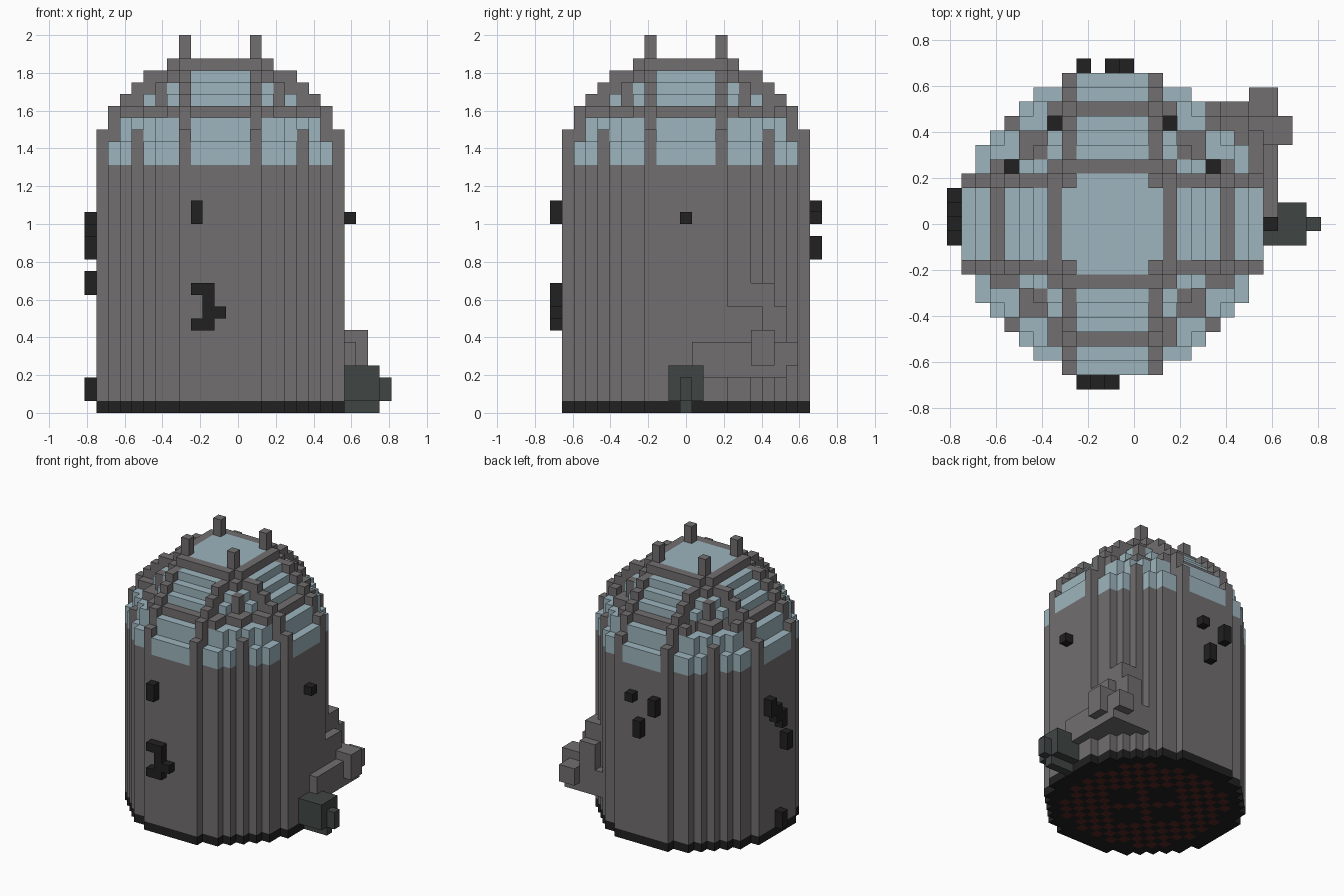
import bpy, bmesh
from mathutils import Vector

if "Cube" in bpy.data.objects:
    bpy.data.objects.remove(bpy.data.objects["Cube"], do_unlink=True)

V = 1 / 16                                   # block size
ORIGIN = Vector((-0.125, -V / 2, 0))         # low corner of the block on the body axis


def material(name, r, g, b):
    m = bpy.data.materials.new(name)
    m.use_nodes = True
    m.diffuse_color = (r, g, b, 1)
    m.node_tree.nodes["Principled BSDF"].inputs["Base Color"].default_value = (r, g, b, 1)
    return m


GREY = material("warm_grey", .165, .157, .162)
GLASS = material("pale_blue_glass", .337, .462, .509)
BLACK = material("black", .015, .015, .015)
SLATE = material("dark_slate", .051, .061, .060)
RED = material("dark_red", .10, .022, .017)


def disc(r):
    span = range(-r, r + 1)
    return {(x, y) for x in span for y in span if x * x + y * y <= (r + .5) ** 2}


def box(x0, x1, y0, y1, z0, z1):
    return {(x, y, z) for x in range(x0, x1 + 1)
            for y in range(y0, y1 + 1) for z in range(z0, z1 + 1)}


def mirrored(x, y, z):
    return {(sx * a, sy * b, z) for a, b in ((x, y), (y, x))
            for sx in (-1, 1) for sy in (-1, 1)}


DIRS = [Vector(d) for d in ((1, 0, 0), (-1, 0, 0), (0, 1, 0), (0, -1, 0), (0, 0, 1), (0, 0, -1))]


def neighbours(c):
    return [(c[0] + int(d.x), c[1] + int(d.y), c[2] + int(d.z)) for d in DIRS]


# Stepped body: straight wall, then shrinking discs for the dome
radius = {k: 10 for k in range(23)}
radius.update({23: 9, 24: 9, 25: 8, 26: 7, 27: 6, 28: 5, 29: 4})
solid = {(x, y, k) for k, r in radius.items() for x, y in disc(r)}
shell = {c for c in solid if c[2] == 0 or any(n not in solid for n in neighbours(c))}

# Small openings at the back of the dome
for x, y in ((4, 7), (-4, 7), (7, 4), (-7, 4)):
    shell -= {(x, y, k) for k in range(21, 32)}

# Raised dome ribs
frame = set()
for a, top in {10: 23, 9: 25, 8: 26, 7: 27, 6: 28, 5: 28, 4: 29}.items():
    for k in range(top - 2, top + 1):
        frame |= mirrored(a, 3, k)
frame |= mirrored(8, 4, 25) | mirrored(7, 7, 23) | mirrored(5, 5, 27) | mirrored(4, 4, 28)


def is_frame(x, y, k):
    a, b = sorted((abs(x), abs(y)))
    return ((a == 3 and b > 3) or (a == b and b in (4, 5, 7))
            or (k == 25 and a * a + b * b > 56) or (k == 29 and b == 4))


floor = {c for c in shell if c[2] == 0}
wall = {c for c in shell if 0 < c[2] <= 20}
frame |= {c for c in shell if c[2] > 20 and is_frame(*c)}
glass = shell - floor - wall - frame
rods = mirrored(3, 3, 30) | mirrored(3, 3, 31)

# Dark studs and hooks on the four sides
front = (box(-2, -2, -11, -11, 16, 17) | box(-2, -1, -11, -11, 10, 10)
         | box(-1, -1, -11, -11, 8, 9) | box(0, 0, -11, -11, 8, 8)
         | box(-2, -1, -11, -11, 7, 7))
back = (box(-2, -2, 11, 11, 16, 17) | box(0, 0, 11, 11, 13, 14)
        | box(1, 1, 11, 11, 17, 17))
side = (box(-11, -11, 2, 2, 15, 16) | box(-11, -11, 1, 1, 14, 15)
        | box(-11, -11, 0, 0, 13, 14) | box(-11, -11, -1, -1, 10, 11)
        | box(-11, -11, 0, 0, 1, 2))
left_stud = box(11, 11, 0, 0, 16, 16)

# Tap block and the stepped bracket beside it
tap = (box(11, 13, -1, 1, 1, 3) | box(11, 13, 0, 0, 0, 0) | box(14, 14, 0, 0, 1, 2))
bracket = (box(6, 11, 1, 8, 3, 5) | box(9, 12, 6, 7, 4, 6) | box(10, 11, 9, 9, 4, 5)
           | box(9, 10, 4, 6, 6, 8) | box(8, 9, 6, 8, 6, 8) | box(8, 9, 6, 7, 9, 10))
bracket -= solid | tap

parts = {
    "body_wall": (wall, GREY), "dome_frame": (frame, GREY), "dome_glass": (glass, GLASS),
    "roof_rods": (rods, GREY), "floor": (floor, BLACK), "front_hooks": (front, BLACK),
    "back_studs": (back, BLACK), "right_studs": (side, BLACK), "left_stud": (left_stud, BLACK),
    "tap": (tap, SLATE), "bracket": (bracket, GREY),
}
filled = set().union(*(cells for cells, _ in parts.values()))


def is_grille(x, y):
    r2 = x * x + y * y
    if (x + y) % 2 or r2 > 76:
        return False
    return r2 > 17 or (abs(x) == abs(y) and r2 < 9)


def build(name, cells, mat):
    bm = bmesh.new()
    for c in sorted(cells):
        mid = Vector(c) + Vector((.5, .5, .5))
        for d, n in zip(DIRS, neighbours(c)):
            if n in filled:
                continue
            u = Vector((d.y, d.z, d.x))
            w = d.cross(u)
            corners = [mid + (d + u * a + w * b) / 2
                       for a, b in ((-1, -1), (1, -1), (1, 1), (-1, 1))]
            face = bm.faces.new([bm.verts.new(p * V + ORIGIN) for p in corners])
            if name == "floor" and d.z < 0 and is_grille(c[0], c[1]):
                face.material_index = 1
    bmesh.ops.remove_doubles(bm, verts=bm.verts[:], dist=V / 50)
    if name != "floor":
        bmesh.ops.dissolve_limit(bm, angle_limit=.01, verts=bm.verts[:], edges=bm.edges[:])
    mesh = bpy.data.meshes.new(name)
    bm.to_mesh(mesh)
    bm.free()
    mesh.materials.append(mat)
    if name == "floor":
        mesh.materials.append(RED)
    bpy.context.collection.objects.link(bpy.data.objects.new(name, mesh))


for part, (cells, mat) in parts.items():
    build(part, cells, mat)
